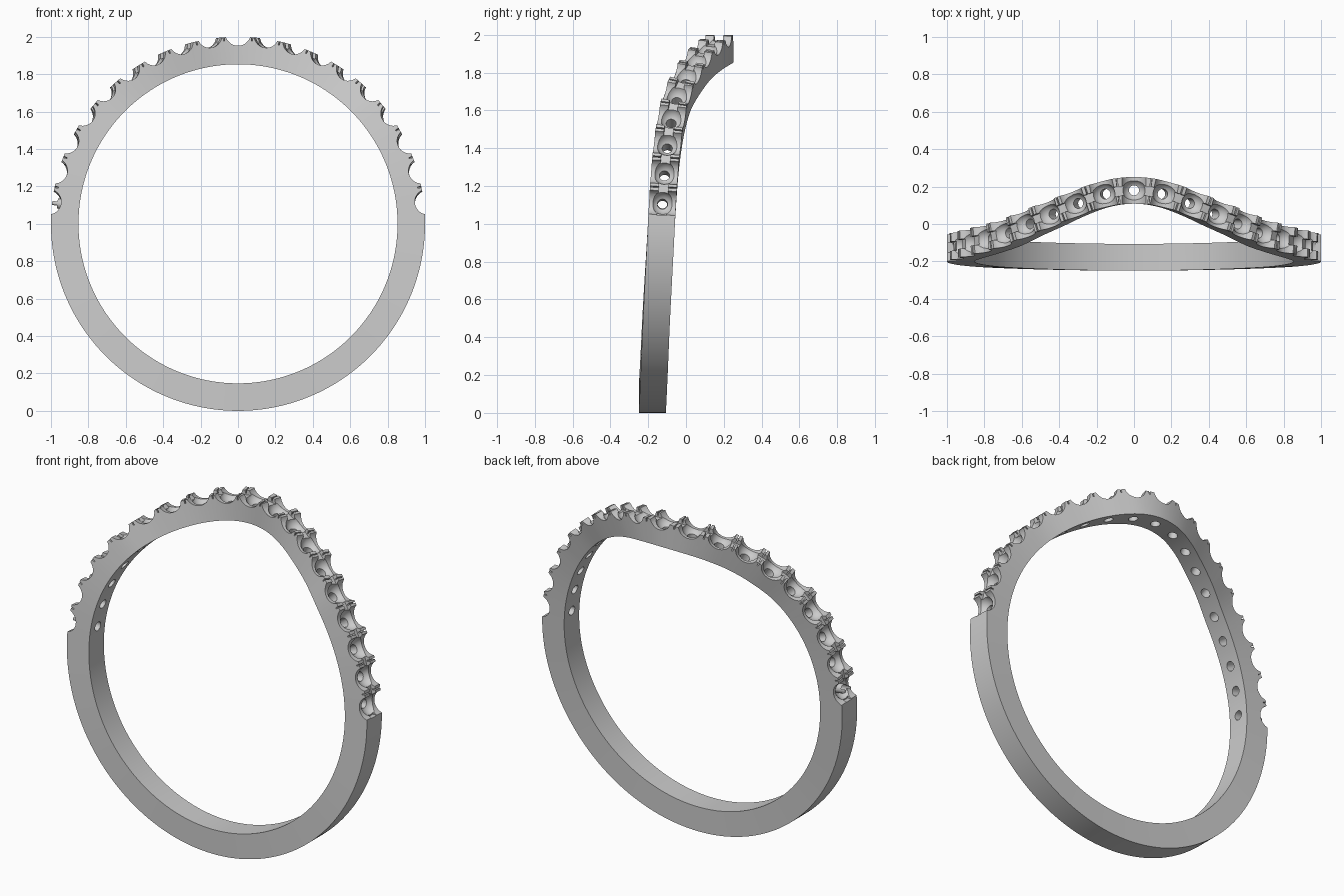
import bpy, bmesh, math
from mathutils import Vector, Matrix

cube = bpy.data.objects.get("Cube")
if cube:
    bpy.data.objects.remove(cube)

OUTER, INNER, WIDTH = 1.0, 0.853, 0.143
# Sideways drift of the band: (degrees from the top, centre y)
DRIFT = [(0, .18), (8.5, .164), (17, .12), (26, .062), (35, .01), (45, -.045),
         (55, -.078), (65, -.1), (75, -.115), (90, -.13), (130, -.162), (180, -.178)]

metal = bpy.data.materials.new("grey metal")
metal.use_nodes = True
GREY = (0.6, 0.6, 0.6, 1)
metal.diffuse_color = GREY
metal.node_tree.nodes["Principled BSDF"].inputs["Base Color"].default_value = GREY


def drift(angle):
    """Smooth interpolation of the centre line, mirrored left to right."""
    a = abs((math.degrees(angle) + 180) % 360 - 180)
    pts = [(-DRIFT[1][0], DRIFT[1][1])] + DRIFT + [(230, DRIFT[-2][1])]
    i = next((k for k in range(1, len(pts) - 2) if a <= pts[k + 1][0]), len(pts) - 3)
    p0, p1, p2, p3 = pts[i - 1:i + 3]
    h = p2[0] - p1[0]
    m1 = h * (p2[1] - p0[1]) / (p2[0] - p0[0])
    m2 = h * (p3[1] - p1[1]) / (p3[0] - p1[0])
    t = (a - p1[0]) / h
    d = p2[1] - p1[1]
    return p1[1] + t * (m1 + t * (3 * d - 2 * m1 - m2 + t * (m1 + m2 - 2 * d)))


def point(angle, radius, side=0.0):
    return Vector((radius * math.sin(angle), drift(angle) + side,
                   1 + radius * math.cos(angle)))


def frame(angle, radius):
    """Local axes: x along the band, y across it, z outward."""
    out = Vector((math.sin(angle), 0, math.cos(angle)))
    along = (point(angle + .01, OUTER) - point(angle - .01, OUTER)).normalized()
    across = out.cross(along)
    m = Matrix((along, across, out)).transposed().to_4x4()
    m.translation = point(angle, radius)
    return m


def finish(name, bm):
    bmesh.ops.recalc_face_normals(bm, faces=bm.faces)
    mesh = bpy.data.meshes.new(name)
    bm.to_mesh(mesh)
    bm.free()
    mesh.materials.append(metal)
    obj = bpy.data.objects.new(name, mesh)
    bpy.context.collection.objects.link(obj)
    return obj


def sweep(name, start, end, steps, r0, r1, width, closed):
    """Rectangular section carried along the wavy circle."""
    bm = bmesh.new()
    rings = []
    for i in range(steps if closed else steps + 1):
        a = start + (end - start) * i / steps
        rings.append([bm.verts.new(point(a, r, s * width / 2))
                      for r, s in ((r0, -1), (r1, -1), (r1, 1), (r0, 1))])
    for i in range(steps):
        p, q = rings[i], rings[(i + 1) % len(rings)]
        for k in range(4):
            bm.faces.new((p[k], p[(k + 1) % 4], q[(k + 1) % 4], q[k]))
    if not closed:
        bm.faces.new(rings[0])
        bm.faces.new(rings[-1])
    return finish(name, bm)


# Even spacing of the stone seats along the centre line
LAST = math.radians(83.6)
N = 600
lengths = [0.0]
for i in range(N):
    step = point(LAST * (i + 1) / N, OUTER) - point(LAST * i / N, OUTER)
    lengths.append(lengths[-1] + step.length)


def angle_at(k):
    """Angle of seat k; halves give the joints between seats."""
    target = abs(k) * lengths[-1] / 9
    if target > lengths[-1]:
        a = LAST + (target - lengths[-1])
    else:
        a = LAST * next(i for i, s in enumerate(lengths) if s >= target - 1e-9) / N
    return math.copysign(a, k)


seats = [angle_at(k) for k in range(-9, 10)]
joints = [angle_at(k + .5) for k in range(-9, 9)]


def cutters(name, angles, radius, make):
    bm = bmesh.new()
    for a in angles:
        make(bm, frame(a, radius))
    return finish(name, bm)


def cylinder(r, depth, sides, turn):
    return lambda bm, m: bmesh.ops.create_cone(
        bm, cap_ends=True, segments=sides, radius1=r, radius2=r, depth=depth,
        matrix=m @ Matrix.Rotation(turn, 4, 'X'))


def ball(r):
    return lambda bm, m: bmesh.ops.create_uvsphere(
        bm, u_segments=28, v_segments=16, radius=r, matrix=m)


def box(x, y, z):
    return lambda bm, m: bmesh.ops.create_cube(
        bm, size=1, matrix=m @ Matrix.Diagonal((x, y, z, 1)))


band = sweep("ring_band", 0, math.tau, 240, INNER, OUTER, WIDTH, True)
tools = [
    cutters("side_scallops", seats, 1.02, cylinder(.068, .4, 32, math.pi / 2)),
    cutters("seat_bowls", seats, .985, ball(.061)),
    cutters("seat_holes", seats, .9, cylinder(.027, .2, 24, 0)),
    cutters("prong_splits", joints, 1.0, box(.007, .4, .04)),
    sweep("prong_channel", -angle_at(9.4), angle_at(9.4), 160, .972, 1.06, .05, False),
]

# Carve the seats and prongs out of the band
bpy.context.view_layer.objects.active = band
for tool in tools:
    tool.hide_render = True
    mod = band.modifiers.new(tool.name, 'BOOLEAN')
    mod.operation = 'DIFFERENCE'
    mod.solver = 'EXACT'
    mod.object = tool
    bpy.ops.object.modifier_apply(modifier=mod.name)
    bpy.data.objects.remove(tool)

for o in bpy.context.selected_objects:
    o.select_set(False)
band.select_set(True)
bpy.ops.object.shade_smooth_by_angle(angle=math.radians(30))
